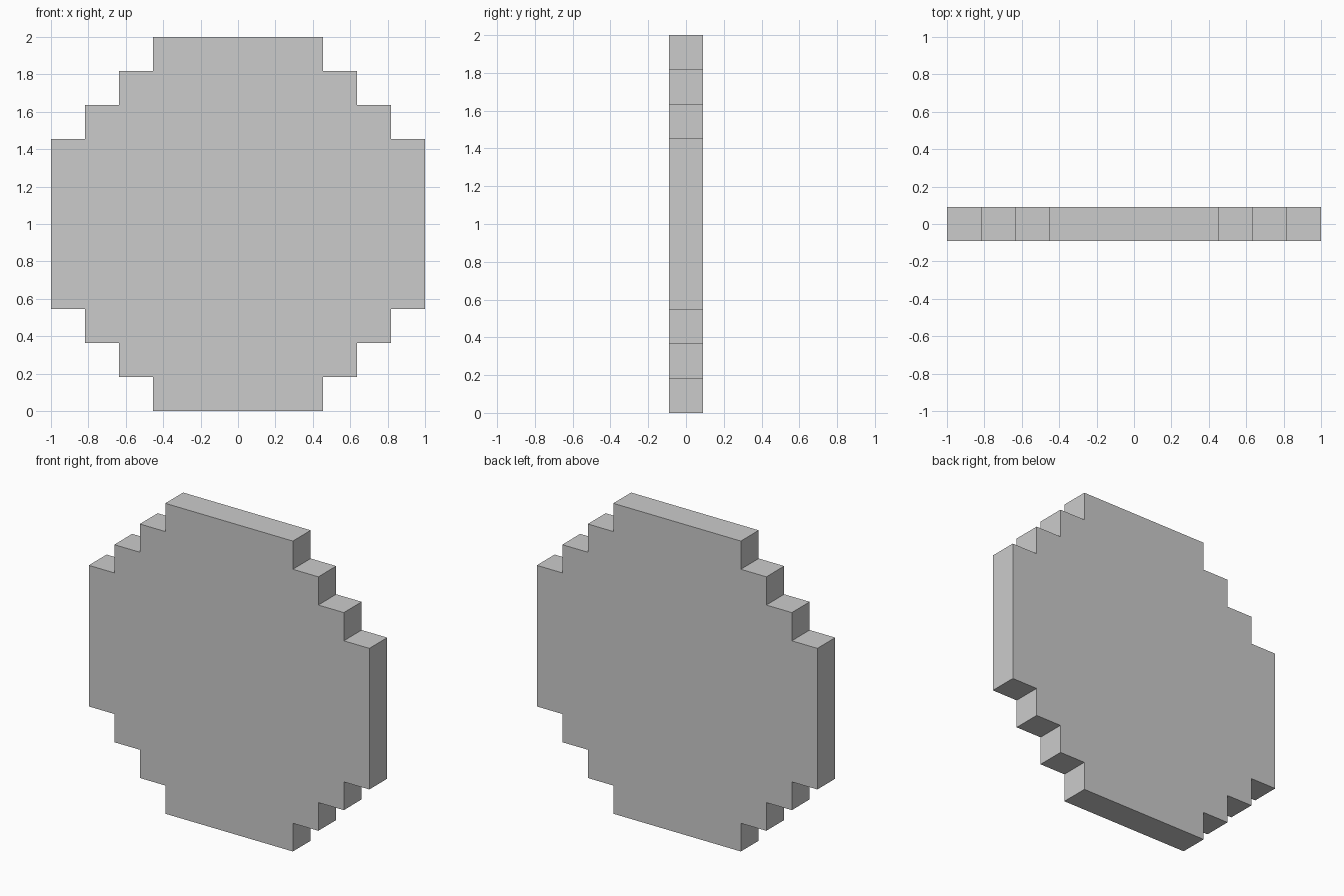
import bpy
import bmesh

if "Cube" in bpy.data.objects:
    bpy.data.objects.remove(bpy.data.objects["Cube"])

U = 2 / 11  # one block of the stepped outline

# Staircase of the upper right quarter, in blocks from the disc centre
quarter = [(5.5, 2.5)]
for i in range(3):
    quarter += [(4.5 - i, 2.5 + i), (4.5 - i, 3.5 + i)]

# Mirror the quarter into the full counter-clockwise outline
half = quarter + [(-x, z) for x, z in reversed(quarter)]
outline = half + [(-x, -z) for x, z in half]

# Flat stepped disc, one block thick
bm = bmesh.new()
face = bm.faces.new([bm.verts.new((x * U, -U / 2, (z + 5.5) * U)) for x, z in outline])
extruded = bmesh.ops.extrude_face_region(bm, geom=[face], use_keep_orig=True)
back = [v for v in extruded["geom"] if isinstance(v, bmesh.types.BMVert)]
bmesh.ops.translate(bm, verts=back, vec=(0, U, 0))
bmesh.ops.recalc_face_normals(bm, faces=bm.faces[:])

mesh = bpy.data.meshes.new("stepped_disc")
bm.to_mesh(mesh)
bm.free()
disc = bpy.data.objects.new("stepped_disc", mesh)
bpy.context.collection.objects.link(disc)
